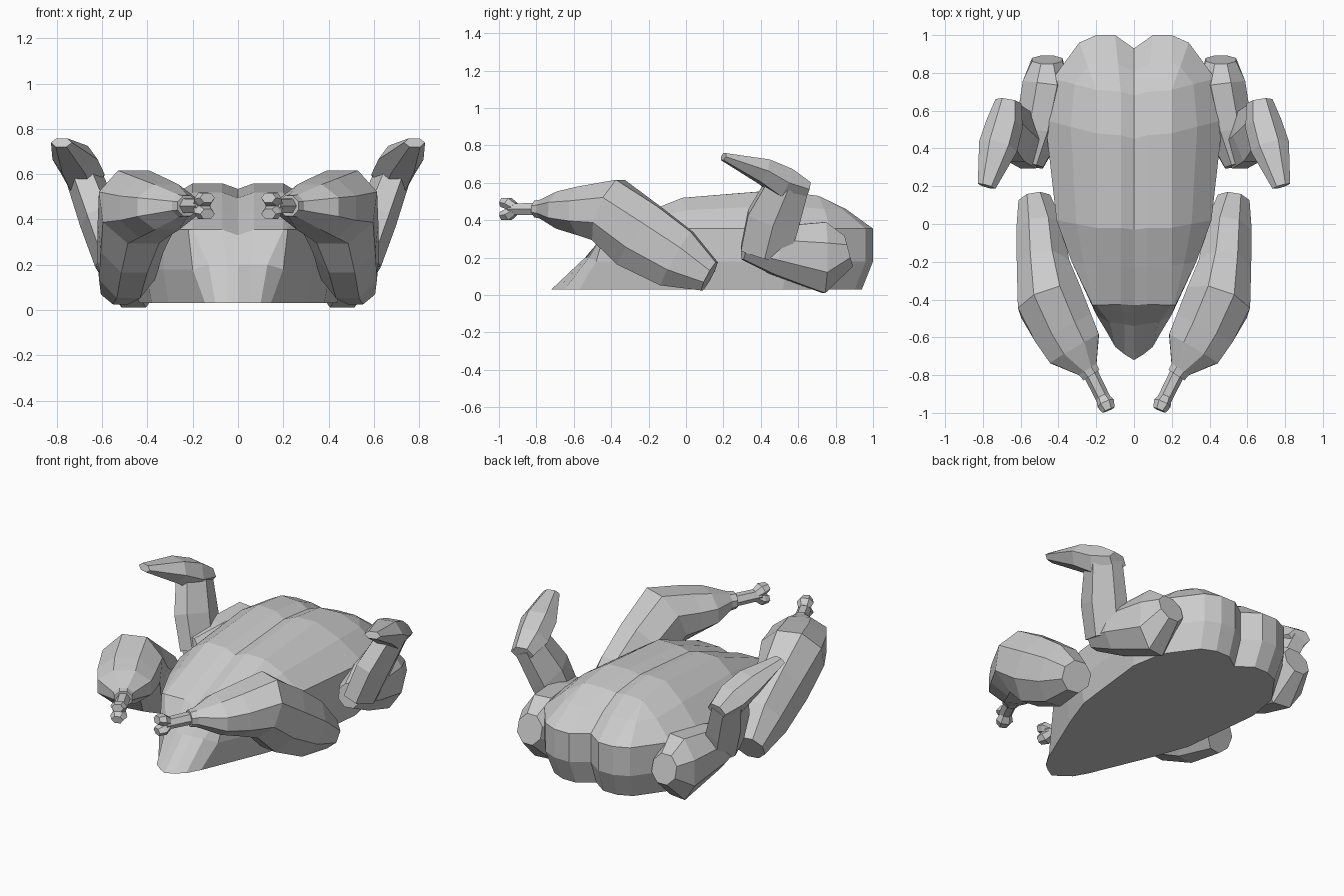
import bpy, bmesh, math
from mathutils import Vector

cube = bpy.data.objects.get("Cube")
if cube:
    bpy.data.objects.remove(cube, do_unlink=True)

grey = bpy.data.materials.new("plain_grey")
grey.use_nodes = True
GREY = (0.6, 0.6, 0.6, 1)
grey.diffuse_color = GREY
grey.node_tree.nodes["Principled BSDF"].inputs["Base Color"].default_value = GREY


def finish(name, bm):
    bmesh.ops.remove_doubles(bm, verts=bm.verts, dist=0.0005)
    bmesh.ops.recalc_face_normals(bm, faces=bm.faces)
    mesh = bpy.data.meshes.new(name)
    bm.to_mesh(mesh)
    bm.free()
    mesh.materials.append(grey)
    obj = bpy.data.objects.new(name, mesh)
    bpy.context.collection.objects.link(obj)
    return obj


def add_face(bm, points):
    unique = []
    for p in points:
        if all((Vector(p) - Vector(q)).length > 0.0005 for q in unique):
            unique.append(p)
    if len(unique) > 2:
        bm.faces.new([bm.verts.new(p) for p in unique])


def loft(bm, stations, side, sides=8, up=(0, 0, 1)):
    """Skin flat-topped rings given as (x, y, z, half width, half height)."""
    centres = [Vector(s[:3]) for s in stations]
    grow = 1 / math.cos(math.pi / sides)
    rings = []
    for i, s in enumerate(stations):
        tangent = centres[min(i + 1, len(centres) - 1)] - centres[max(i - 1, 0)]
        across = tangent.cross(Vector(up)).normalized()
        normal = across.cross(tangent).normalized()
        ring = []
        for k in range(sides):
            a = 2 * math.pi * (k + 0.5) / sides + math.pi / 2
            p = centres[i] + (across * math.cos(a) * s[3] + normal * math.sin(a) * s[4]) * grow
            ring.append(bm.verts.new((p.x * side, p.y, p.z)))
        rings.append(ring)
    for a, b in zip(rings, rings[1:]):
        for k in range(sides):
            n = (k + 1) % sides
            bm.faces.new((a[k], a[n], b[n], b[k]))
    bm.faces.new(rings[0])
    bm.faces.new(rings[-1])


# Body: half of it as spokes from the breast ridge to the widest rim
RIM, LOW, BASE = 0.355, 0.18, 0.03
spokes = [  # ridge x, y, z and rim x, y
    (0.20, -0.43, 0.355, 0.22, -0.43),
    (0.20, -0.22, 0.44, 0.33, -0.20),
    (0.20, -0.02, 0.52, 0.41, 0.02),
    (0.20, 0.48, 0.56, 0.47, 0.55),
    (0.20, 0.71, 0.53, 0.43, 0.77),
    (0.20, 0.71, 0.53, 0.29, 0.96),
    (0.20, 0.71, 0.53, 0.20, 1.00),
    (0.07, 0.70, 0.53, 0.10, 1.00),
    (0.00, 0.68, 0.51, 0.00, 0.93),
]
columns = []
for rx, ry, rz, x, y in spokes:
    mid = ((rx + x) / 2, (ry + y) / 2, RIM + (rz - RIM) * 0.6)
    columns.append([(rx, ry, rz), mid, (x, y, RIM), (x, y, LOW),
                    (x * 0.93, y * 0.94, BASE)])
# The front corner runs forward towards the floor
columns[0][3:] = [(0.20, -0.48, LOW), (0.145, -0.57, BASE)]

bm = bmesh.new()
for a, b in zip(columns, columns[1:]):
    for i in range(4):
        add_face(bm, (a[i], a[i + 1], b[i + 1], b[i]))

# Breast top with a shallow groove along the middle
rows = []
for ridge, centre_y in ((0, -0.43), (1, -0.23), (2, -0.03), (3, 0.45)):
    x, y, z = spokes[ridge][:3]
    rows.append([(0, centre_y, z - 0.025), (0.07, (y + centre_y) / 2 + 0.005, z), (x, y, z)])
rows.append([spokes[8][:3], spokes[7][:3], spokes[6][:3]])
for a, b in zip(rows, rows[1:]):
    for i in range(2):
        add_face(bm, (a[i], a[i + 1], b[i + 1], b[i]))

# Sloping neck end with a sunken pleat, down to a point on the floor
tops = rows[0] + [columns[0][2]]
pleats = [(0, -0.54, 0.2), (0.05, -0.53, 0.2), (0.13, -0.52, 0.2), columns[0][3]]
toes = [(0, -0.72, BASE), (0.05, -0.69, BASE), (0.10, -0.65, BASE), columns[0][4]]
for upper, lower in ((tops, pleats), (pleats, toes)):
    for i in range(3):
        add_face(bm, (upper[i], upper[i + 1], lower[i + 1], lower[i]))

# Flat underside
add_face(bm, toes + [c[4] for c in columns[1:]])
body = finish("body", bm)
mirror = body.modifiers.new("mirror", 'MIRROR')
mirror.use_clip = True

# Legs: drumstick bending into the thigh
leg = [
    (0.225, -0.80, 0.46, 0.05, 0.045), (0.245, -0.77, 0.46, 0.055, 0.05),
    (0.315, -0.66, 0.455, 0.15, 0.10), (0.375, -0.55, 0.45, 0.165, 0.13),
    (0.44, -0.415, 0.455, 0.175, 0.175), (0.475, -0.255, 0.32, 0.14, 0.19),
    (0.495, -0.05, 0.195, 0.125, 0.165), (0.525, 0.125, 0.10, 0.085, 0.085),
]
shank = [(0.235, -0.78, 0.46, 0.035, 0.032), (0.155, -0.94, 0.46, 0.033, 0.03)]

# Wings: upper arm, forearm rising from the elbow, and folded-over tip
upper_arm = [
    (0.46, 0.87, 0.235, 0.08, 0.085), (0.46, 0.74, 0.20, 0.13, 0.19),
    (0.51, 0.48, 0.24, 0.12, 0.13), (0.545, 0.31, 0.26, 0.065, 0.07),
]
forearm = [
    (0.55, 0.42, 0.22, 0.075, 0.13), (0.61, 0.465, 0.40, 0.08, 0.14),
    (0.685, 0.55, 0.60, 0.07, 0.11),
]
wing_tip = [
    (0.665, 0.65, 0.565, 0.06, 0.04), (0.685, 0.53, 0.60, 0.085, 0.08),
    (0.72, 0.41, 0.665, 0.09, 0.065), (0.78, 0.20, 0.74, 0.042, 0.02),
]

for side, label in ((1, "left"), (-1, "right")):
    bm = bmesh.new()
    loft(bm, leg, side)
    finish(label + "_leg", bm)

    bm = bmesh.new()
    loft(bm, shank, side, 6)
    for lift in (1, -1):
        loft(bm, [(0.165, -0.92, 0.46 + lift * 0.01, 0.03, 0.025),
                  (0.15, -0.95, 0.46 + lift * 0.03, 0.042, 0.03),
                  (0.135, -0.985, 0.46 + lift * 0.036, 0.03, 0.022)], side, 6)
    finish(label + "_leg_bone", bm)

    bm = bmesh.new()
    loft(bm, upper_arm, side)
    loft(bm, forearm, side, 6, (0, 1, 0))
    loft(bm, wing_tip, side, 6)
    finish(label + "_wing", bm)
